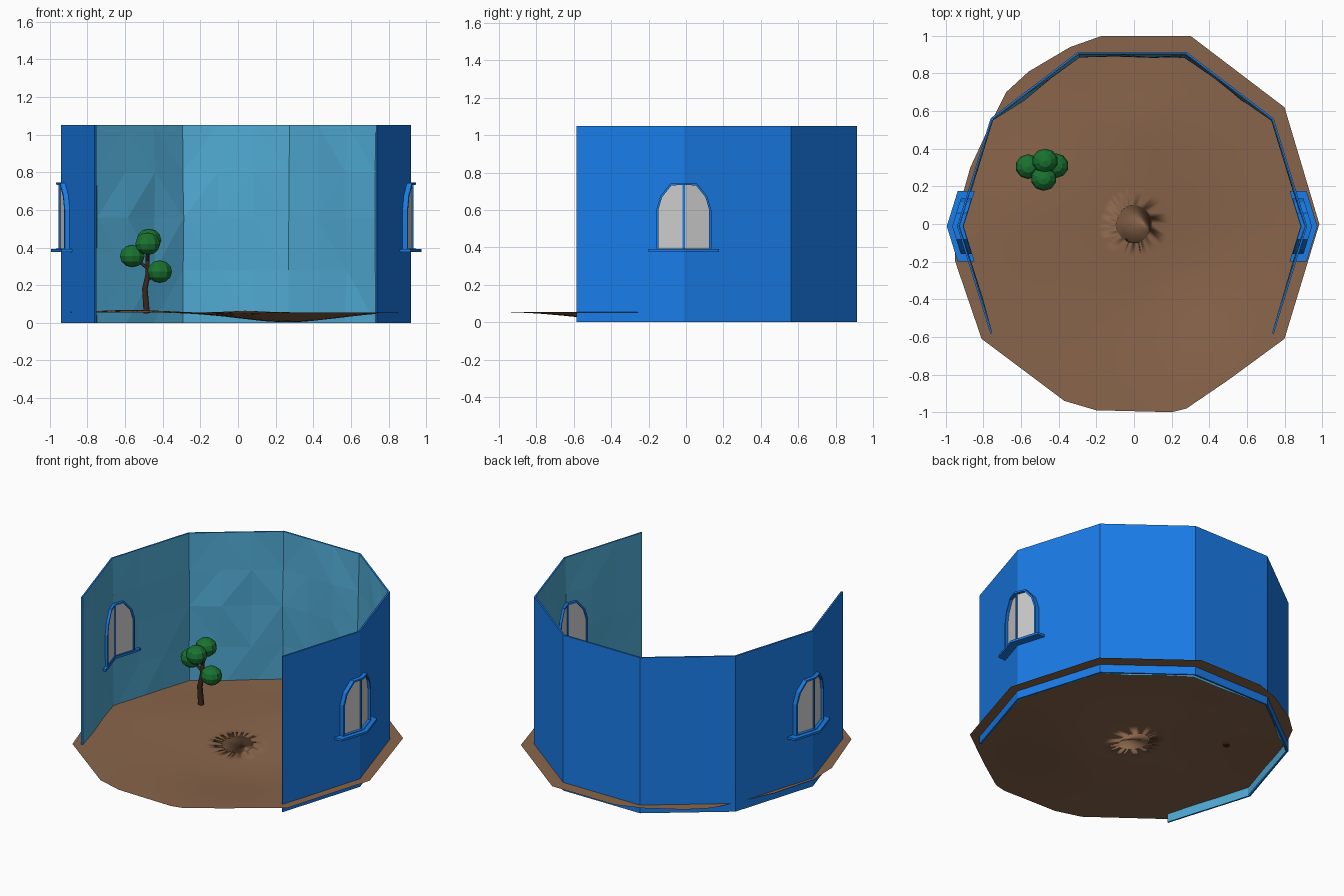
import bpy, bmesh, math, random
from mathutils import Vector

if "Cube" in bpy.data.objects:
    bpy.data.objects.remove(bpy.data.objects["Cube"])

random.seed(4)
CX, CY, H = -0.01, -0.012, 1.05


def material(name, rgb):
    m = bpy.data.materials.new(name)
    m.diffuse_color = (*rgb, 1)
    m.use_nodes = True
    m.node_tree.nodes["Principled BSDF"].inputs["Base Color"].default_value = m.diffuse_color
    return m


BLUE = material("wall_blue", (0.01, 0.20, 0.80))
TEAL = material("lining_teal", (0.08, 0.40, 0.65))
SOIL = material("soil", (0.25, 0.13, 0.07))
BARK = material("bark", (0.04, 0.02, 0.012))
LEAF = material("leaf", (0.01, 0.17, 0.03))


def finish(bm, name, mat=None, recalc=True):
    bmesh.ops.remove_doubles(bm, verts=bm.verts, dist=1e-5)
    if recalc:
        bmesh.ops.recalc_face_normals(bm, faces=bm.faces)
    me = bpy.data.meshes.new(name)
    bm.to_mesh(me)
    bm.free()
    ob = bpy.data.objects.new(name, me)
    bpy.context.collection.objects.link(ob)
    if mat:
        me.materials.append(mat)
    return ob


# Seven-panel wall: a decagon left open at the front
CORNERS = [(0.93 * math.cos(math.radians(36 * i)), 0.975 * math.sin(math.radians(36 * i)))
           for i in range(-1, 7)]


def wall_point(t, inset, z):
    i = min(int(t), len(CORNERS) - 2)
    p = Vector(CORNERS[i]).lerp(Vector(CORNERS[i + 1]), t - i) * (1 - inset / 0.9)
    return (CX + p.x, CY + p.y, z)


bm = bmesh.new()
sections = [[bm.verts.new(wall_point(i, d, z)) for d, z in ((0, 0), (0, H), (0.01, H), (0.01, 0))]
            for i in range(len(CORNERS))]
for a, b in zip(sections, sections[1:]):
    for k in range(4):
        bm.faces.new((a[k], b[k], b[(k + 1) % 4], a[(k + 1) % 4]))
bm.faces.new(sections[0])
bm.faces.new(sections[-1][::-1])
finish(bm, "outer_wall", BLUE)

# Uneven plaster lining inside the wall
bm = bmesh.new()
ROWS = (0, 0.28, 0.56, 0.8, H)
cols = []
for c in range(3 * 7 + 1):
    col = []
    for r, z in enumerate(ROWS):
        bump = 0 if r == 4 or c in (0, 21) else random.uniform(0, 0.022)
        if c < 7 or c > 14:
            bump *= 0.3
        col.append(bm.verts.new(wall_point(c / 3, 0.0115 + bump, z)))
    cols.append(col)
for a, b in zip(cols, cols[1:]):
    for r in range(4):
        bm.faces.new((a[r], a[r + 1], b[r + 1], b[r]))
bmesh.ops.triangulate(bm, faces=bm.faces)
finish(bm, "wall_lining", TEAL, recalc=False)


# Windows, bent around the wall corner on each side
def bent_prisms(name, polys, d0, d1, side, mat=None):
    bm = bmesh.new()
    for poly in polys:
        for m in (1, -1):
            rings = [[bm.verts.new((CX + side * (0.93 - 0.31 * s + d), CY + m * s, z))
                      for s, z in poly] for d in (d0, d1)]
            bm.faces.new(rings[0])
            bm.faces.new(rings[1])
            n = len(poly)
            for k in range(n):
                j = (k + 1) % n
                if poly[k][0] == 0 and poly[j][0] == 0:
                    continue
                bm.faces.new((rings[0][k], rings[0][j], rings[1][j], rings[1][k]))
    return finish(bm, name, mat)


ARCH = [(0, 0.385), (0.147, 0.385), (0.147, 0.6), (0.125, 0.675), (0.07, 0.742), (0, 0.745)]
INNER = [(0, 0.395), (0.136, 0.395), (0.136, 0.6), (0.116, 0.668), (0.066, 0.731), (0, 0.734)]
FRAME = [(ARCH[k], ARCH[k + 1], INNER[k + 1], INNER[k]) for k in range(5)]
MULLION = [(0, 0.39), (0.006, 0.39), (0.006, 0.74), (0, 0.74)]
SILL = [(0, 0.376), (0.188, 0.376), (0.188, 0.391), (0, 0.391)]
for label, side in (("left", -1), ("right", 1)):
    bent_prisms(label + "_window_pane", [INNER], -0.026, 0.006, side)
    bent_prisms(label + "_window_frame", FRAME, -0.032, 0.026, side, BLUE)
    bent_prisms(label + "_window_mullion", [MULLION], -0.03, 0.014, side, BLUE)
    bent_prisms(label + "_window_sill", [SILL], -0.035, 0.055, side, BLUE)

# Ground sheet with a shallow hollow
OUTLINE = [(0.3, 1), (0.8, 0.62), (0.985, 0), (0.8, -0.61), (0.5, -0.83), (0.28, -0.98), (0.2, -1),
           (-0.2, -0.99), (-0.37, -0.94), (-0.81, -0.61), (-0.95, -0.2), (-0.955, 0), (-0.87, 0.3),
           (-0.75, 0.56), (-0.68, 0.7), (-0.56, 0.81), (-0.34, 0.94), (-0.17, 1)]


def ground_z(x, y, f):
    hollow = 0.052 * math.exp(-((x - 0.27) ** 2 / 0.14 + (y + 0.25) ** 2 / 0.2))
    mound = 0.012 * math.exp(-((x - 0.05) ** 2 + (y - 0.55) ** 2) / 0.02)
    rise = 0.014 * math.exp(-((x + 0.6) ** 2 + (y - 0.1) ** 2) / 0.1)
    return 0.055 + (1 - f ** 6) * (mound + rise - hollow)


bm = bmesh.new()
rim = []
for a, b in zip(OUTLINE, OUTLINE[1:] + OUTLINE[:1]):
    rim += [Vector(a), Vector(a).lerp(Vector(b), 0.5)]
rings = [[bm.verts.new((p.x * f, p.y * f, ground_z(p.x * f, p.y * f, f))) for p in rim]
         for f in [k / 10 for k in range(1, 11)]]
n = len(rim)
for a, b in zip(rings, rings[1:]):
    for k in range(n):
        bm.faces.new((a[k], a[(k + 1) % n], b[(k + 1) % n], b[k]))
bm.faces.new(rings[0])
bm.normal_update()
if sum(f.normal.z for f in bm.faces) < 0:
    bmesh.ops.reverse_faces(bm, faces=bm.faces)
for f in bm.faces:
    f.smooth = True
finish(bm, "ground", SOIL, recalc=False)


# Tree trunk and branches
def limb(name, pts):
    cu = bpy.data.curves.new(name, 'CURVE')
    cu.dimensions = '3D'
    cu.bevel_depth = 1
    cu.bevel_resolution = 1
    cu.use_fill_caps = True
    sp = cu.splines.new('POLY')
    sp.points.add(len(pts) - 1)
    for p, (x, y, z, r) in zip(sp.points, pts):
        p.co = (x, y, z, 1)
        p.radius = r
    cu.materials.append(BARK)
    bpy.context.collection.objects.link(bpy.data.objects.new(name, cu))


limb("trunk", [(-0.485, 0.3, 0.05, 0.019), (-0.495, 0.3, 0.18, 0.017), (-0.478, 0.3, 0.26, 0.015),
               (-0.482, 0.31, 0.33, 0.012), (-0.475, 0.33, 0.43, 0.009)])
limb("left_branch", [(-0.48, 0.3, 0.29, 0.01), (-0.56, 0.305, 0.35, 0.007)])
limb("right_branch", [(-0.49, 0.3, 0.22, 0.01), (-0.42, 0.31, 0.275, 0.007)])
limb("front_branch", [(-0.482, 0.31, 0.33, 0.01), (-0.48, 0.24, 0.41, 0.007)])

# Faceted leaf clumps
for i, c in enumerate([(-0.562, 0.305, 0.355), (-0.473, 0.335, 0.44),
                       (-0.416, 0.31, 0.272), (-0.48, 0.242, 0.42)]):
    bpy.ops.mesh.primitive_uv_sphere_add(segments=10, ring_count=6, radius=1, location=c)
    clump = bpy.context.object
    clump.name = f"leaf_clump_{i + 1}"
    clump.scale = (0.069, 0.066, 0.06)
    clump.data.materials.append(LEAF)
